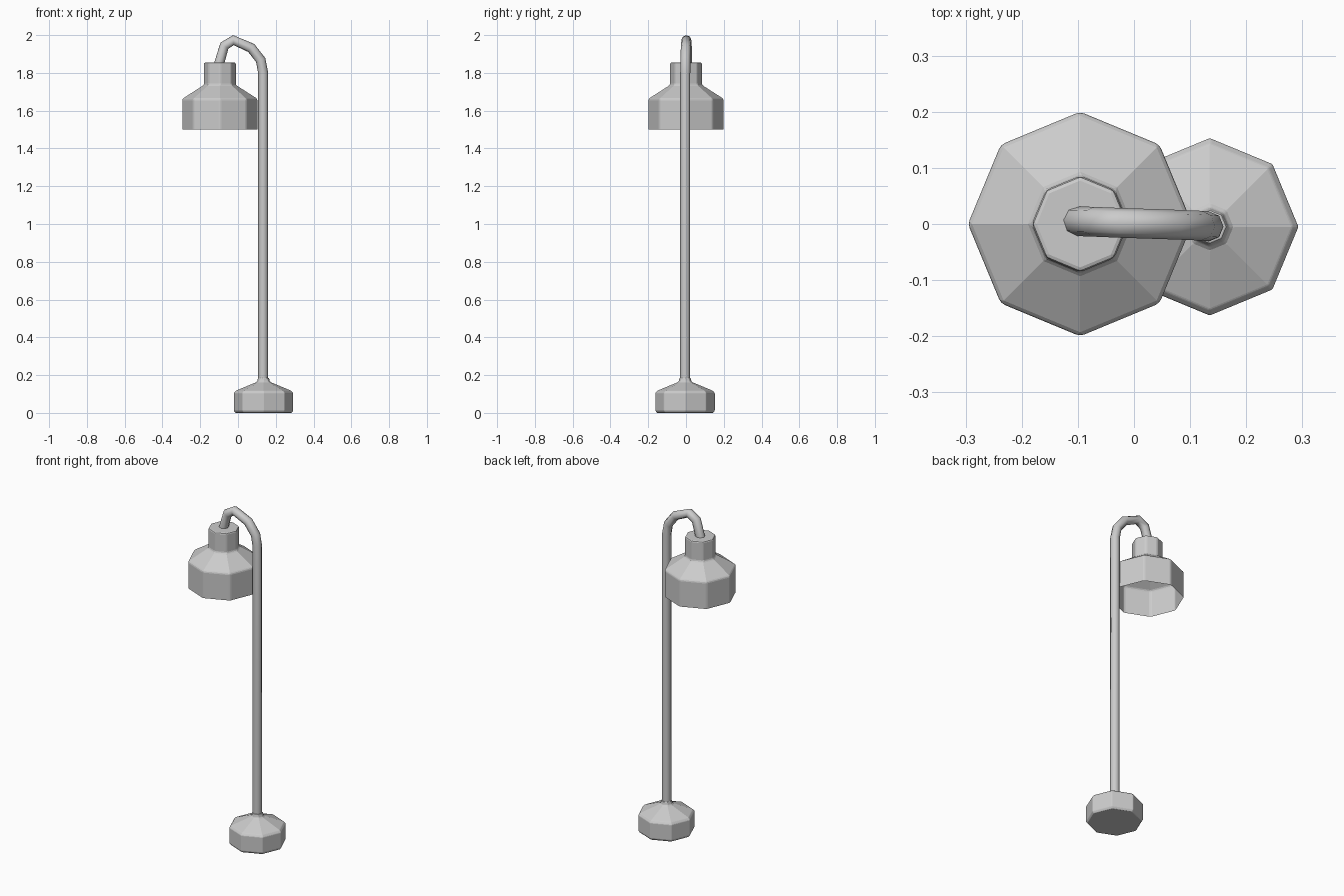
import bpy, bmesh, math

if "Cube" in bpy.data.objects:
    bpy.data.objects.remove(bpy.data.objects["Cube"])


def lathe(name, center, profile, cap_bottom, bevel):
    """Eight-sided turned part from a (radius, height) profile."""
    bm = bmesh.new()
    rings = []
    for r, z in profile:
        rings.append([bm.verts.new((r * math.cos(i * math.pi / 4),
                                    r * math.sin(i * math.pi / 4), z)) for i in range(8)])
    for a, b in zip(rings, rings[1:]):
        for i in range(8):
            j = (i + 1) % 8
            bm.faces.new((a[i], a[j], b[j], b[i]))
    bm.faces.new(rings[-1])
    if cap_bottom:
        bm.faces.new(rings[0][::-1])
    mesh = bpy.data.meshes.new(name)
    bm.to_mesh(mesh)
    bm.free()
    ob = bpy.data.objects.new(name, mesh)
    bpy.context.collection.objects.link(ob)
    ob.location = (center[0], center[1], 0)
    # Softened edges
    mod = ob.modifiers.new("soft_edges", 'BEVEL')
    mod.width = bevel
    mod.segments = 2
    mod.limit_method = 'ANGLE'
    mod.angle_limit = math.radians(28)
    return ob


# Weighted foot with a sloping top and small collar
lathe("base", (0.135, -0.005),
      [(0.15, 0), (0.158, 0.012), (0.158, 0.105), (0.148, 0.117),
       (0.042, 0.161), (0.034, 0.168), (0.03, 0.185)], True, 0.003)

# Bell-shaped shade, open underneath
lathe("shade", (-0.096, 0),
      [(0.2, 1.5), (0.2, 1.662), (0.086, 1.735), (0.086, 1.855)], False, 0.008)

# Upright pole bending over into the hook
path = [(0.133, -0.005, 0.15), (0.133, -0.004, 1.80), (0.120, -0.003, 1.868),
        (0.070, -0.001, 1.932), (-0.024, 0.002, 1.973),
        (-0.072, 0.004, 1.944), (-0.101, 0.005, 1.845)]
curve = bpy.data.curves.new("pole", 'CURVE')
curve.dimensions = '3D'
curve.bevel_depth = 0.0265
curve.bevel_resolution = 2
curve.use_fill_caps = True
spline = curve.splines.new('POLY')
spline.points.add(len(path) - 1)
for p, co in zip(spline.points, path):
    p.co = (*co, 1)
spline.use_smooth = True
pole = bpy.data.objects.new("pole", curve)
bpy.context.collection.objects.link(pole)
